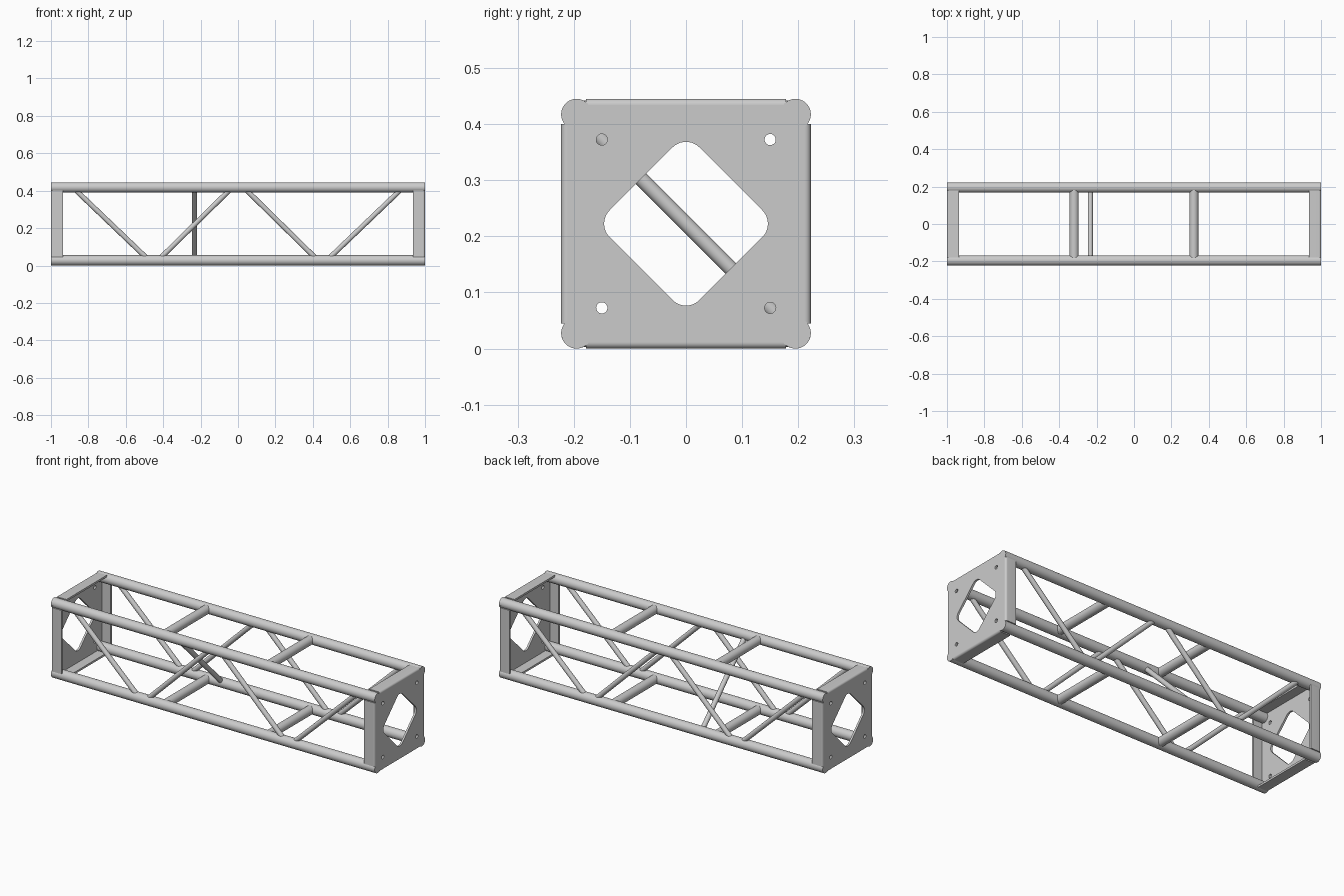
import bpy, bmesh, math
from mathutils import Vector, Matrix

if "Cube" in bpy.data.objects:
    bpy.data.objects.remove(bpy.data.objects["Cube"])

MID = 0.2225            # height of the truss axis
C = 0.195               # chord offset from the axis
R = 0.0275              # chord radius
EDGE = 0.2115           # half size of flat end plate
T = 0.011               # sheet thickness


def finish(name, mesh):
    obj = bpy.data.objects.new(name, mesh)
    bpy.context.collection.objects.link(obj)
    bpy.ops.object.select_all(action='DESELECT')
    bpy.context.view_layer.objects.active = obj
    obj.select_set(True)
    bpy.ops.object.shade_smooth_by_angle(angle=math.radians(30))
    return obj


def tube(name, a, b, r, sides=32):
    a, b = Vector(a), Vector(b)
    d = b - a
    m = Matrix.Translation((a + b) / 2) @ d.to_track_quat('Z', 'Y').to_matrix().to_4x4()
    bm = bmesh.new()
    bmesh.ops.create_cone(bm, cap_ends=True, segments=sides, radius1=r, radius2=r,
                          depth=d.length, matrix=m)
    mesh = bpy.data.meshes.new(name)
    bm.to_mesh(mesh)
    bm.free()
    return finish(name, mesh)


def arc(cx, cy, r, a0, a1, n):
    return [(cx + r * math.cos(math.radians(a0 + (a1 - a0) * i / n)),
             cy + r * math.sin(math.radians(a0 + (a1 - a0) * i / n))) for i in range(n + 1)]


def turned(pts, quarter):
    c, s = [(1, 0), (0, 1), (-1, 0), (0, -1)][quarter]
    return [(c * x - s * y, s * x + c * y) for x, y in pts]


def end_plate(name, sx):
    # outline with round corner lobes, rounded diamond opening, four bolt holes
    half = math.degrees(math.acos((EDGE - C) / R))
    fillet = 0.034
    lobe = arc(C, C, R, -half, 90 + half, 24)
    tip = arc(0.16 - fillet * math.sqrt(2), 0, fillet, -45, 45, 10)
    loops = [[p for q in range(4) for p in turned(lobe, q)],
             [p for q in range(4) for p in turned(tip, q)]]
    loops += [arc(x, y, 0.01, 0, 360, 20)[:-1] for x in (-0.15, 0.15) for y in (-0.15, 0.15)]
    cu = bpy.data.curves.new(name, 'CURVE')
    cu.dimensions = '2D'
    cu.fill_mode = 'BOTH'
    cu.extrude = T / 2
    for pts in loops:
        sp = cu.splines.new('POLY')
        sp.points.add(len(pts) - 1)
        for p, (x, y) in zip(sp.points, pts):
            p.co = (x, y, 0, 1)
        sp.use_cyclic_u = True
    tmp = bpy.data.objects.new(name + "_outline", cu)
    bpy.context.collection.objects.link(tmp)
    bpy.context.view_layer.update()
    mesh = bpy.data.meshes.new_from_object(tmp.evaluated_get(bpy.context.evaluated_depsgraph_get()))
    bpy.data.objects.remove(tmp)
    bm = bmesh.new()
    bm.from_mesh(mesh)
    bmesh.ops.remove_doubles(bm, verts=bm.verts, dist=1e-5)
    for v in bm.verts:
        x, y, z = v.co
        v.co = (sx * (1 - T / 2) + z, x, MID + y)
    bmesh.ops.recalc_face_normals(bm, faces=bm.faces)
    bm.to_mesh(mesh)
    bm.free()
    finish(name, mesh)


def flange(name, sx, quarter):
    # folded lip: section in (x, outward), extruded along the plate edge
    prof = [(0.935, EDGE + T), (0.935, EDGE), (1, EDGE)] + arc(1 - T, EDGE, T, 0, 90, 8)[1:]
    bm = bmesh.new()
    rings = []
    for w in (-0.178, 0.178):
        ring = []
        for x, n in prof:
            y, z = turned([(n, w)], quarter)[0]
            ring.append(bm.verts.new((sx * x, y, MID + z)))
        bm.faces.new(ring)
        rings.append(ring)
    k = len(prof)
    for i in range(k):
        j = (i + 1) % k
        bm.faces.new((rings[0][i], rings[0][j], rings[1][j], rings[1][i]))
    bmesh.ops.recalc_face_normals(bm, faces=bm.faces)
    mesh = bpy.data.meshes.new(name)
    bm.to_mesh(mesh)
    bm.free()
    finish(name, mesh)


# main chords
for y in (-C, C):
    for z in (-C, C):
        tube("chord", (-1 + T / 2, y, MID + z), (1 - T / 2, y, MID + z), R, 48)

# side lacing, same zigzag on front and back
for y in (-C, C):
    for s in (-1, 1):
        tube("side_brace_outer", (s * 0.875, y, 0.41), (s * 0.483, y, 0.035), 0.0135)
        tube("side_brace_inner", (s * 0.038, y, 0.41), (s * 0.420, y, 0.035), 0.0135)

# cross bars on top and bottom
for x in (-0.32, 0.32):
    for z in (-C, C):
        tube("cross_bar", (x, -C, MID + z), (x, C, MID + z), 0.0245)

# internal diagonal
tube("inner_diagonal", (-0.233, -C, MID + C), (-0.233, C, MID - C), 0.0133)

# end plates with folded lips
for s, side in ((-1, "left"), (1, "right")):
    end_plate(side + "_end_plate", s)
    for q in range(4):
        flange(side + "_plate_lip", s, q)
